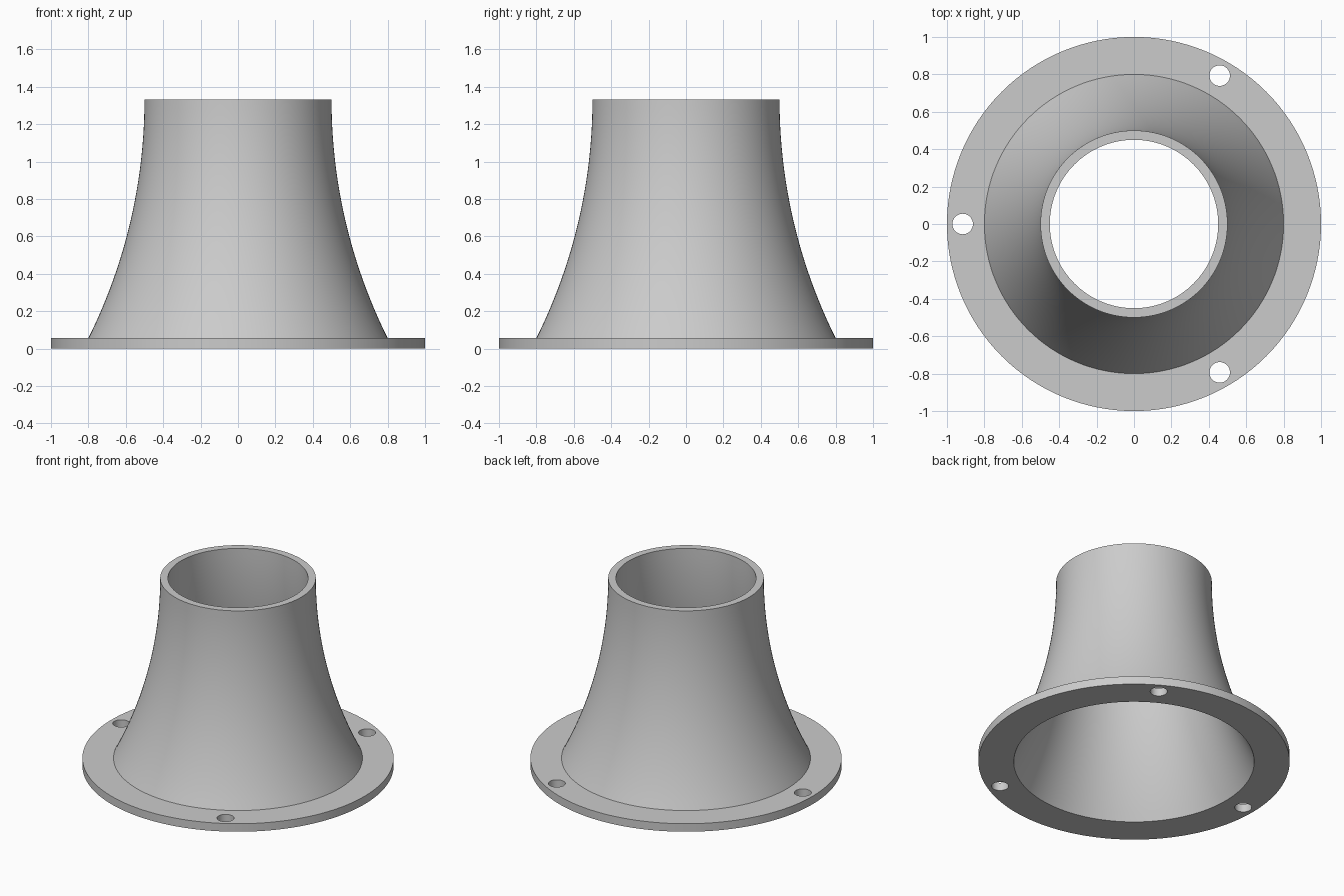
import bpy, bmesh, math
from mathutils import Vector

cube = bpy.data.objects.get("Cube")
if cube:
    bpy.data.objects.remove(cube, do_unlink=True)

HEIGHT = 1.333
FLANGE_TOP = 0.057
TOP_RADIUS = 0.5
WALL = 0.05
STEPS = 24
SEGMENTS = 128

grey = bpy.data.materials.new("plain_grey")
grey.use_nodes = True
colour = (0.6, 0.6, 0.6, 1)
grey.diffuse_color = colour
grey.node_tree.nodes["Principled BSDF"].inputs["Base Color"].default_value = colour

# Flare arc: vertical at the rim, reaching radius 0.8 at the flange
drop, rise = 0.3, HEIGHT - FLANGE_TOP
ARC = (rise ** 2 + drop ** 2) / (2 * drop)


def flare(radius, z_low):
    """Points on the concentric wall arc from z_low up to the rim."""
    end = math.asin((HEIGHT - z_low) / radius)
    centre = TOP_RADIUS + ARC
    angles = [end * (1 - i / STEPS) for i in range(STEPS + 1)]
    return [(centre - radius * math.cos(a), HEIGHT - radius * math.sin(a)) for a in angles]


# Closed cross-section: flange edge, outer wall, rim, inner wall
profile = [(1, 0), (1, FLANGE_TOP)]
profile += flare(ARC, FLANGE_TOP)
profile += reversed(flare(ARC + WALL, 0))

bm = bmesh.new()
verts = [bm.verts.new((r, 0, z)) for r, z in profile]
edges = [bm.edges.new((v, verts[(i + 1) % len(verts)])) for i, v in enumerate(verts)]
bmesh.ops.spin(bm, geom=verts + edges, cent=(0, 0, 0), axis=(0, 0, 1),
               angle=math.tau, steps=SEGMENTS, use_merge=True)
bmesh.ops.remove_doubles(bm, verts=bm.verts, dist=0.0001)
bmesh.ops.recalc_face_normals(bm, faces=bm.faces)
mesh = bpy.data.meshes.new("flared_flange_pipe")
bm.to_mesh(mesh)
bm.free()
mesh.materials.append(grey)
body = bpy.data.objects.new("flared_flange_pipe", mesh)
bpy.context.collection.objects.link(body)

# Three bolt holes through the flange
for i in range(3):
    a = math.radians(60 + 120 * i)
    spot = Vector((math.cos(a), math.sin(a), 0)) * 0.916
    bpy.ops.mesh.primitive_cylinder_add(vertices=32, radius=0.055, depth=0.3, location=spot)
    cutter = bpy.context.object
    cutter.name = "bolt_hole_cutter"
    cutter.hide_render = True
    cutter.data.materials.append(grey)
    cut = body.modifiers.new("bolt_hole", 'BOOLEAN')
    cut.operation = 'DIFFERENCE'
    cut.solver = 'EXACT'
    cut.object = cutter
    bpy.ops.object.select_all(action='DESELECT')
    body.select_set(True)
    bpy.context.view_layer.objects.active = body
    bpy.ops.object.modifier_apply(modifier=cut.name)
    bpy.data.objects.remove(cutter, do_unlink=True)

bpy.ops.object.shade_smooth_by_angle(angle=math.radians(30))
